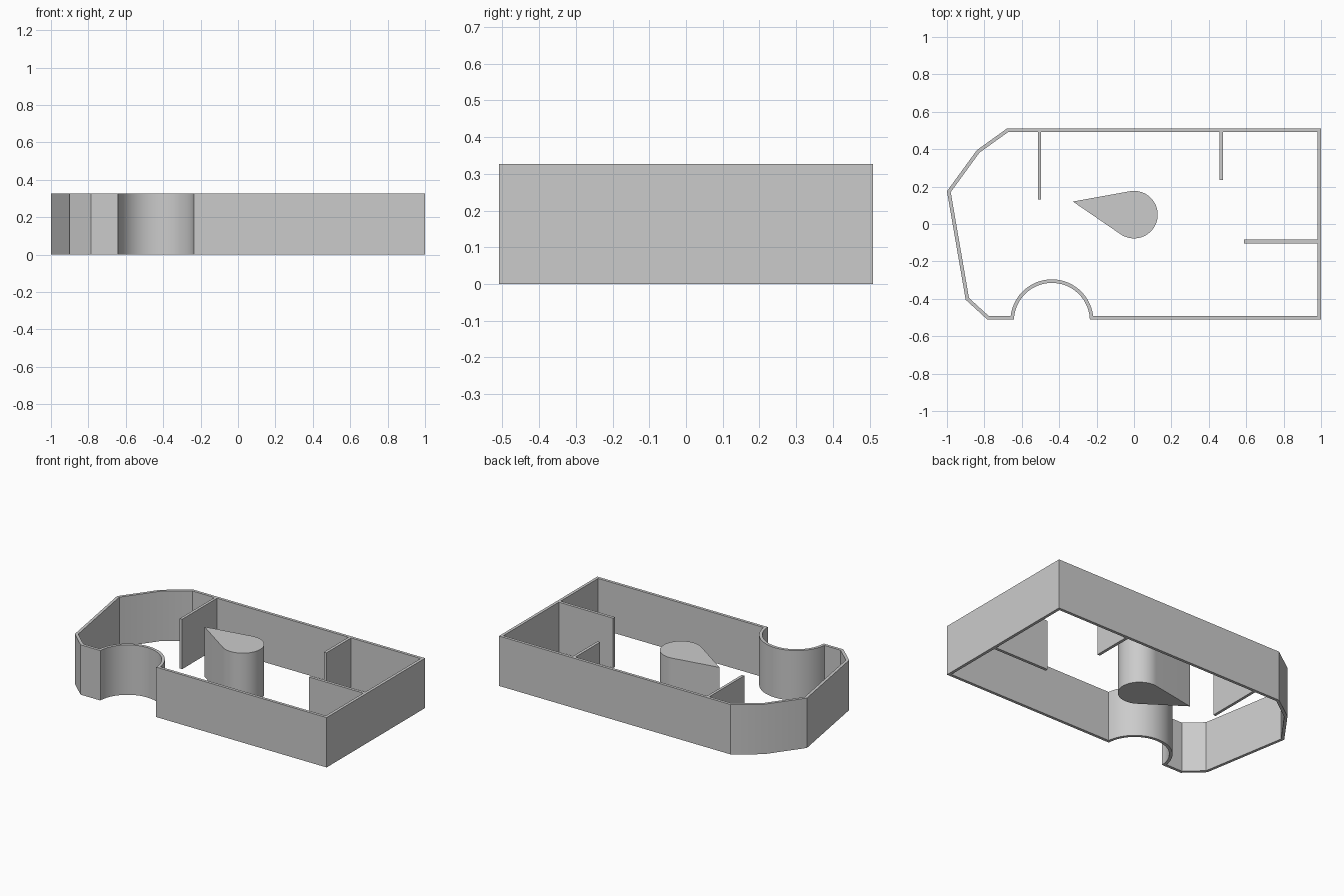
import bpy, bmesh
from math import sin, cos, atan2, acos, hypot, asin, pi
from mathutils import Vector

HEIGHT = 0.327
WALL = 0.019

cube = bpy.data.objects.get("Cube")
if cube:
    bpy.data.objects.remove(cube, do_unlink=True)

grey = bpy.data.materials.new("plain grey")
grey.use_nodes = True
grey.diffuse_color = (0.6, 0.6, 0.6, 1)
grey.node_tree.nodes["Principled BSDF"].inputs["Base Color"].default_value = (0.6, 0.6, 0.6, 1)


def finish(name, bm):
    bmesh.ops.recalc_face_normals(bm, faces=bm.faces)
    mesh = bpy.data.meshes.new(name)
    bm.to_mesh(mesh)
    bm.free()
    obj = bpy.data.objects.new(name, mesh)
    bpy.context.collection.objects.link(obj)
    mesh.materials.append(grey)
    bpy.ops.object.select_all(action='DESELECT')
    obj.select_set(True)
    bpy.context.view_layer.objects.active = obj
    bpy.ops.object.shade_smooth_by_angle(angle=pi / 6)
    return obj


def loop(bm, points, z):
    return [bm.verts.new((p[0], p[1], z)) for p in points]


def prism(name, points):
    """Solid upright block with the given plan."""
    bm = bmesh.new()
    low, high = loop(bm, points, 0), loop(bm, points, HEIGHT)
    bm.faces.new(low)
    bm.faces.new(high)
    for i in range(len(points)):
        bm.faces.new((low[i - 1], low[i], high[i], high[i - 1]))
    return finish(name, bm)


def panel(name, x0, x1, y0, y1):
    return prism(name, [(x0, y0), (x1, y0), (x1, y1), (x0, y1)])


def arc(cx, cy, r, start, end, steps):
    angles = [start + (end - start) * i / steps for i in range(steps + 1)]
    return [(cx + r * cos(a), cy + r * sin(a)) for a in angles]


def inset(points, t):
    """Mitred inward offset of a counter-clockwise outline."""
    pts = [Vector(p) for p in points]
    result = []
    for i, p in enumerate(pts):
        a = (p - pts[i - 1]).normalized()
        b = (pts[(i + 1) % len(pts)] - p).normalized()
        na, nb = Vector((-a.y, a.x)), Vector((-b.y, b.x))
        result.append(p + (na + nb) * t / (1 + na.dot(nb)))
    return result


# Outer wall: straight sides, faceted left end and round notch in the front
FRONT = -0.51
notch_y, notch_r = -0.518, 0.203
a0 = asin((FRONT - notch_y) / notch_r)
outline = [(-0.9, -0.405), (-0.785, FRONT)]
outline += arc(-0.439, notch_y, notch_r, pi - a0, a0, 40)
outline += [(1, FRONT), (1, 0.51), (-0.68, 0.51), (-0.84, 0.395), (-1, 0.175)]
inner = inset(outline, WALL)

bm = bmesh.new()
rings = [loop(bm, outline, 0), loop(bm, outline, HEIGHT),
         loop(bm, inner, HEIGHT), loop(bm, inner, 0)]
for k in range(4):
    p, q = rings[k - 1], rings[k]
    for i in range(len(p)):
        bm.faces.new((p[i - 1], p[i], q[i], q[i - 1]))
finish("outer_wall", bm)

# Partitions standing off the inside of the wall
inside = 0.51 - WALL
panel("back_right_partition", -0.514, -0.496, 0.13, inside)
panel("back_left_partition", 0.458, 0.477, 0.235, inside)
panel("side_partition", 0.588, 1 - WALL, -0.103, -0.084)

# Teardrop island: round end with two tangents running to a point
cy, r = 0.05, 0.127
tip = (-0.327, 0.12)
aim = atan2(tip[1] - cy, tip[0])
spread = acos(r / hypot(tip[0], tip[1] - cy))
prism("teardrop_island", [tip] + arc(0, cy, r, aim + spread, aim - spread + 2 * pi, 48))
